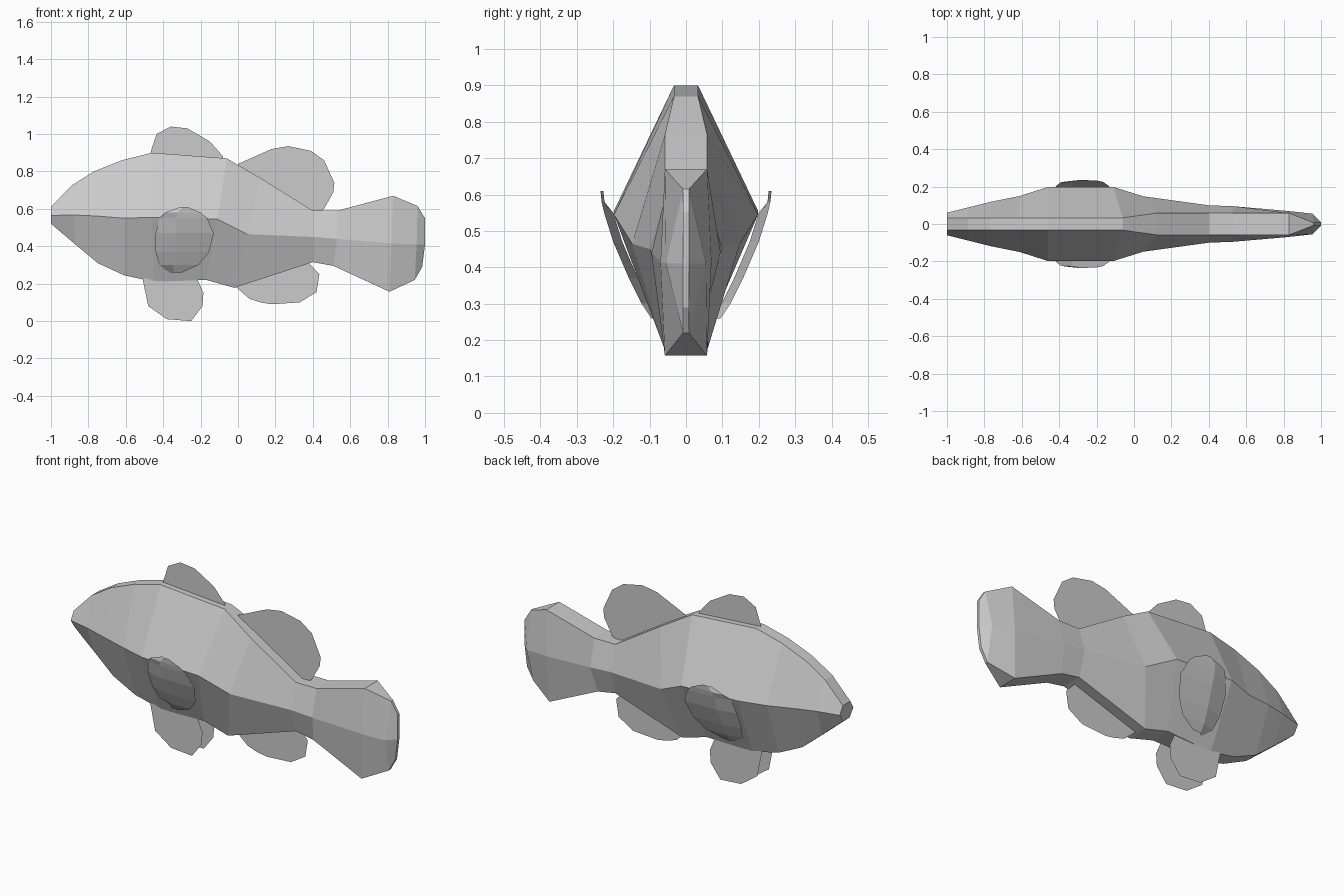
import bpy, bmesh

grey = bpy.data.materials.new("light grey")
grey.diffuse_color = (0.6, 0.6, 0.6, 1)


def make_object(name, verts, faces):
    mesh = bpy.data.meshes.new(name)
    mesh.from_pydata(verts, [], faces)
    bm = bmesh.new()
    bm.from_mesh(mesh)
    bmesh.ops.recalc_face_normals(bm, faces=bm.faces)
    bm.to_mesh(mesh)
    bm.free()
    mesh.materials.append(grey)
    obj = bpy.data.objects.new(name, mesh)
    bpy.context.collection.objects.link(obj)
    return obj


# Body: back, side and belly lines from nose to tail, as (x, z, half width)
back = [(-1, .61, .033), (-.89, .725, .033), (-.77, .80, .033), (-.62, .86, .033),
        (-.46, .90, .033), (-.06, .87, .033), (.12, .765, .058), (.40, .59, .058),
        (.53, .59, .058), (.83, .67, .058), (.96, .615, .008), (1, .55, .008)]
side = [(-1, .565, .06), (-.88, .567, .09), (-.76, .562, .12), (-.61, .55, .15),
        (-.46, .555, .198), (-.11, .545, .198), (.05, .465, .148), (.40, .45, .10),
        (.53, .44, .095), (.82, .415, .07), (.955, .41, .055), (1, .41, .008)]
belly = [(-1, .52, .03), (-.87, .41, .033), (-.75, .31, .038), (-.61, .245, .045),
         (-.45, .21, .05), (-.17, .22, .058), (-.02, .178, .06), (.40, .315, .058),
         (.51, .295, .058), (.81, .157, .058), (.945, .22, .008), (.985, .29, .008)]

verts, faces = [], []
for b, s, u in zip(back, side, belly):
    verts += [(x, -w, z) for x, z, w in (b, s, u)]
    verts += [(x, w, z) for x, z, w in (u, s, b)]
for i in range(len(back) - 1):
    for k in range(6):
        a, b = i * 6 + k, i * 6 + (k + 1) % 6
        faces.append((a, b, b + 6, a + 6))
last = len(verts) - 6
for o in (0, last):  # nose and tail caps
    faces += [(o, o + 1, o + 4, o + 5), (o + 1, o + 2, o + 3, o + 4)]
make_object("body", verts, faces)


# Flat upright fins
def flat_fin(name, outline, y=0):
    make_object(name, [(x, y, z) for x, z in outline], [tuple(range(len(outline)))])


flat_fin("front_dorsal_fin", [(-.47, .88), (-.465, .91), (-.435, 1.0), (-.36, 1.04),
                              (-.27, 1.03), (-.15, .96), (-.08, .88), (-.08, .85)])
flat_fin("rear_dorsal_fin", [(0, .82), (.0, .84), (.18, .92), (.27, .935), (.39, .91),
                             (.46, .86), (.515, .74), (.51, .69), (.46, .60),
                             (.44, .585), (.40, .57)])
flat_fin("anal_fin", [(-.02, .19), (.06, .12), (.12, .10), (.18, .09), (.33, .10),
                      (.42, .155), (.435, .25), (.38, .31), (.34, .31)])
pelvic = [(-.51, .225), (-.48, .08), (-.38, .01), (-.25, 0), (-.19, .08),
          (-.185, .15), (-.215, .22), (-.3, .235), (-.45, .235)]
for label, sign in (("left", 1), ("right", -1)):
    flat_fin(label + "_pelvic_fin", pelvic, sign * .052)

# Curved pectoral fins: rows of (z, front x, rear x, y), front edge tucked to the flank
rows = [(.26, -.37, -.30, .095), (.30, -.42, -.21, .122), (.37, -.44, -.155, .157),
        (.47, -.44, -.13, .20), (.55, -.42, -.165, .225), (.58, -.39, -.20, .232),
        (.61, -.31, -.27, .235)]
for label, sign in (("left", 1), ("right", -1)):
    verts, faces = [], []
    for z, x0, x1, y in rows:
        tuck = .025 if z < .56 else .008
        verts += [(x0, sign * (y - tuck), z), (x0 * .65 + x1 * .35, sign * y, z),
                  (x1, sign * y, z)]
    for r in range(len(rows) - 1):
        for c in range(2):
            a = r * 3 + c
            faces.append((a, a + 1, a + 4, a + 3))
    make_object(label + "_pectoral_fin", verts, faces)
